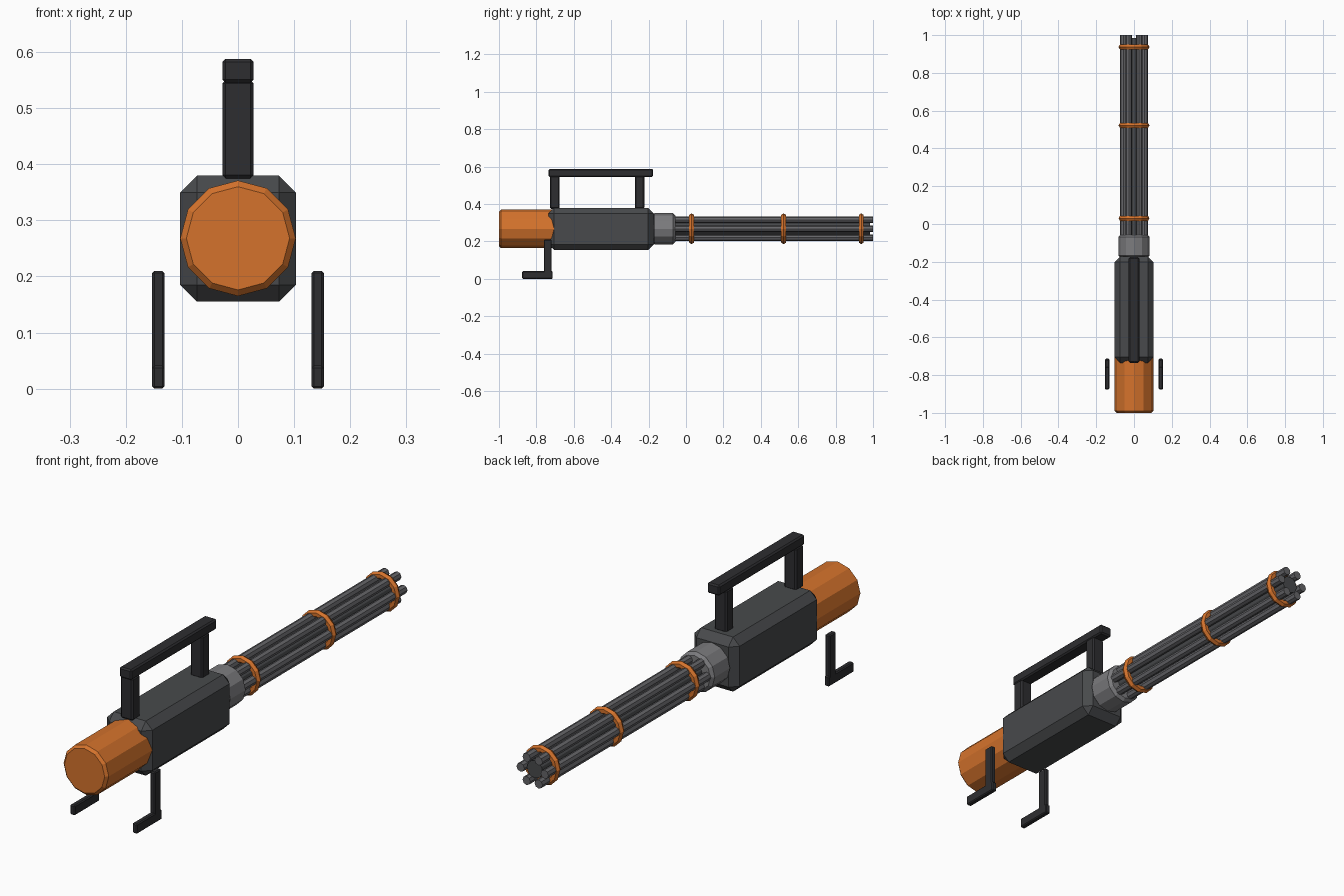
import bpy, bmesh
from math import sin, cos, pi

if "Cube" in bpy.data.objects:
    bpy.data.objects.remove(bpy.data.objects["Cube"])

AXIS_Z = 0.268


def material(name, rgb):
    m = bpy.data.materials.new(name)
    m.diffuse_color = (*rgb, 1)
    m.use_nodes = True
    m.node_tree.nodes["Principled BSDF"].inputs["Base Color"].default_value = m.diffuse_color
    return m


ORANGE = material("orange", (0.66, 0.17, 0.025))
BLACK = material("black", (0.027, 0.027, 0.03))
DARK = material("dark_grey", (0.065, 0.068, 0.072))
STEEL = material("steel", (0.13, 0.13, 0.14))
COLLAR = material("light_steel", (0.2, 0.2, 0.21))


def finish(name, bm, mat):
    bmesh.ops.recalc_face_normals(bm, faces=bm.faces)
    me = bpy.data.meshes.new(name)
    bm.to_mesh(me)
    bm.free()
    me.materials.append(mat)
    ob = bpy.data.objects.new(name, me)
    bpy.context.collection.objects.link(ob)
    return ob


def box(name, x, y, z, chamfer, mat):
    """Chamfered box from (min, max) ranges."""
    bm = bmesh.new()
    bmesh.ops.create_cube(bm, size=1)
    for v in bm.verts:
        v.co = [(a + b) / 2 + c * (b - a) for (a, b), c in zip((x, y, z), v.co)]
    bmesh.ops.bevel(bm, geom=bm.edges[:], offset=chamfer, segments=1,
                    affect='EDGES', profile=0.5)
    return finish(name, bm, mat)


def lathe(name, profile, sides, mat, x=0, z=AXIS_Z, loop=False):
    """Turn a (y, radius) profile around a y-parallel axis."""
    bm = bmesh.new()
    rings = [[bm.verts.new((x + r * sin(2 * pi * i / sides), y,
                            z + r * cos(2 * pi * i / sides)))
              for i in range(sides)] for y, r in profile]
    pairs = list(zip(rings, rings[1:]))
    if loop:
        pairs.append((rings[-1], rings[0]))
    else:
        bm.faces.new(rings[0])
        bm.faces.new(rings[-1])
    for a, b in pairs:
        for i in range(sides):
            j = (i + 1) % sides
            bm.faces.new((a[i], a[j], b[j], b[i]))
    return finish(name, bm, mat)


def drum(name, y0, y1, r, c, sides, mat, **kw):
    """Cylinder with chamfered rims."""
    return lathe(name, [(y0, r - c), (y0 + c, r), (y1 - c, r), (y1, r - c)],
                 sides, mat, **kw)


# Housing, rear motor and front collar
box("housing", (-0.103, 0.103), (-0.735, -0.172), (0.155, 0.38), 0.03, DARK)
drum("rear_motor", -1.0, -0.65, 0.103, 0.011, 12, ORANGE)
drum("front_collar", -0.18, -0.057, 0.083, 0.012, 12, COLLAR)

# Six barrels around a dark core
lathe("barrel_core", [(-0.1, 0.036), (0.985, 0.036)], 12, DARK)
for k in range(6):
    a = k * pi / 3
    lathe(f"barrel_{k + 1}", [(-0.1, 0.018), (1.0, 0.018)], 8, STEEL,
          x=0.055 * cos(a), z=AXIS_Z + 0.055 * sin(a))

# Clamp rings (low-poly tori)
for k, y in enumerate((0.03, 0.522, 0.937)):
    section = [(y + 0.015 * sin(i * pi / 3), 0.067 + 0.015 * cos(i * pi / 3))
               for i in range(6)]
    lathe(f"clamp_ring_{k + 1}", section, 12, ORANGE, loop=True)

# Carry handle
box("handle_bar", (-0.028, 0.028), (-0.735, -0.176), (0.545, 0.588), 0.006, BLACK)
for part, y in (("rear", -0.702), ("front", -0.248)):
    box(f"handle_post_{part}", (-0.028, 0.028), (y - 0.025, y + 0.025),
        (0.375, 0.55), 0.006, BLACK)

# Side grips: upright plus foot on each side
for side, s in (("left", -1), ("right", 1)):
    x = tuple(sorted((s * 0.131, s * 0.153)))
    box(f"grip_upright_{side}", x, (-0.76, -0.718), (0.02, 0.21), 0.004, BLACK)
    box(f"grip_foot_{side}", x, (-0.876, -0.713), (0.0, 0.041), 0.004, BLACK)
